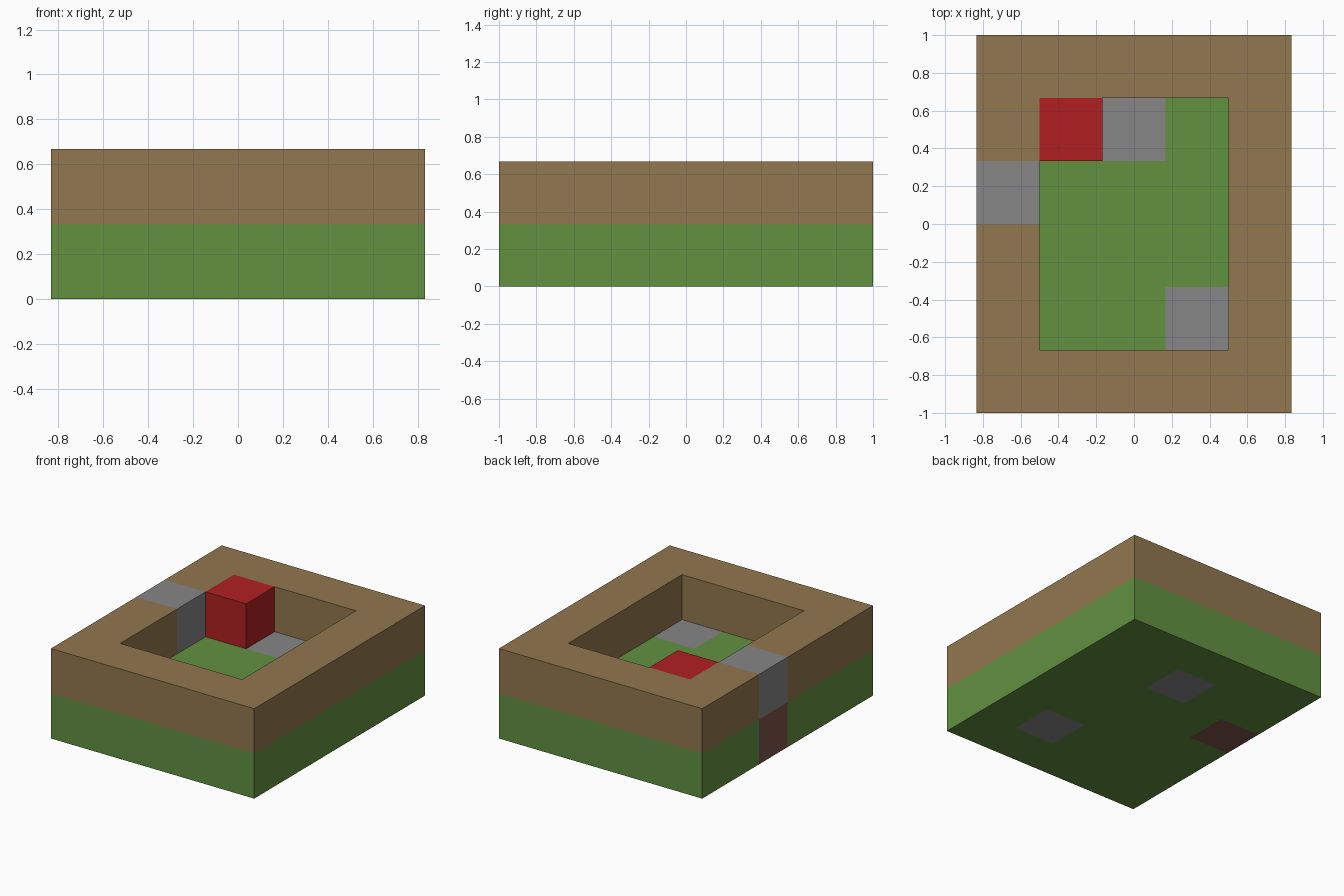
import bpy
import bmesh
from mathutils import Vector

cube = bpy.data.objects.get("Cube")
if cube:
    bpy.data.objects.remove(cube, do_unlink=True)

NX, NY = 5, 6          # courtyard footprint in blocks
S = 2 / NY             # block size
DIRECTIONS = [Vector(d) for d in
              ((1, 0, 0), (-1, 0, 0), (0, 1, 0), (0, -1, 0), (0, 0, 1), (0, 0, -1))]


def material(name, r, g, b):
    def linear(c):
        c /= 255
        return c / 12.92 if c <= 0.04045 else ((c + 0.055) / 1.055) ** 2.4
    colour = (linear(r), linear(g), linear(b), 1)
    mat = bpy.data.materials.new(name)
    mat.use_nodes = True
    mat.diffuse_color = colour
    bsdf = mat.node_tree.nodes["Principled BSDF"]
    bsdf.inputs["Base Color"].default_value = colour
    return mat


stone = material("stone grey", 134, 134, 134)

# Blocks of each part, as grid cells (column, row, layer)
floor_stones = {(2, 4, 0), (3, 1, 0)}
foundation = {(0, 3, 0)}
wall_stone = {(0, 3, 1)}
red_cell = {(1, 4, 1)}
ground = {(i, j, 0) for i in range(NX) for j in range(NY)} - floor_stones - foundation
wall = {(i, j, 1) for i in range(NX) for j in range(NY)
        if i in (0, NX - 1) or j in (0, NY - 1)} - wall_stone

parts = [
    ("grass_base", ground, material("grass green", 98, 145, 64)),
    ("perimeter_wall", wall, material("earth brown", 145, 119, 78)),
    ("wall_stone", wall_stone, stone),
    ("floor_stones", floor_stones, stone),
    ("foundation_block", foundation, material("clay brown", 126, 85, 71)),
    ("red_block", red_cell, material("red", 177, 32, 33)),
]
occupied = set().union(*(cells for _, cells, _ in parts))


def build(name, cells, mat):
    """Join blocks into one shell, keeping only faces open to the air."""
    bm = bmesh.new()
    for cell in sorted(cells):
        centre = Vector(cell) + Vector((0.5, 0.5, 0.5))
        for d in DIRECTIONS:
            if tuple(int(c) for c in Vector(cell) + d) in occupied:
                continue
            u = Vector((d.y, d.z, d.x))
            v = d.cross(u)
            corners = [centre + (d + a * u + b * v) / 2
                       for a, b in ((-1, -1), (1, -1), (1, 1), (-1, 1))]
            bm.faces.new([bm.verts.new((p - Vector((NX / 2, NY / 2, 0))) * S)
                          for p in corners])
    bmesh.ops.remove_doubles(bm, verts=bm.verts, dist=0.001)
    mesh = bpy.data.meshes.new(name)
    bm.to_mesh(mesh)
    bm.free()
    mesh.materials.append(mat)
    bpy.context.collection.objects.link(bpy.data.objects.new(name, mesh))


for part in parts:
    build(*part)
